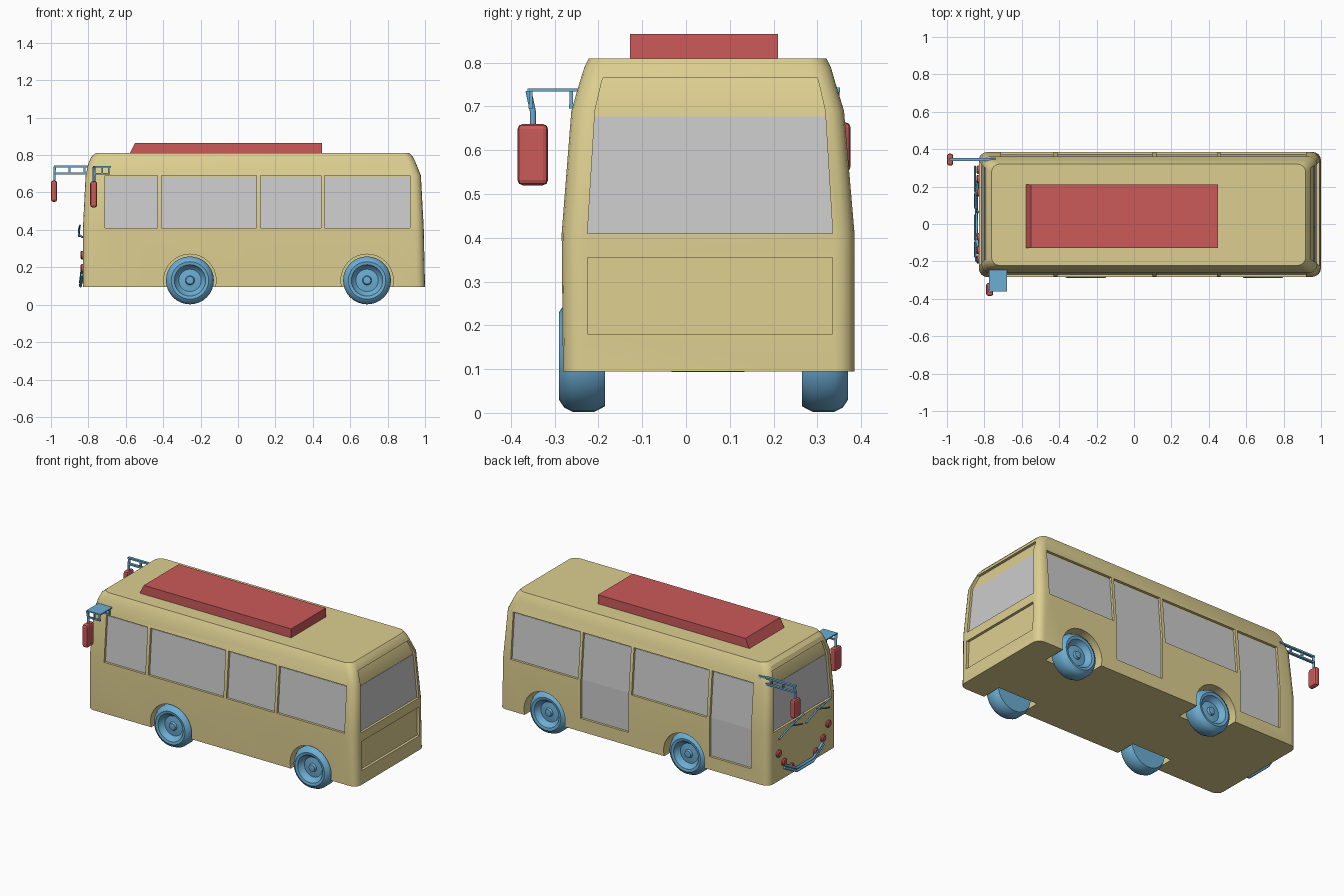
import bpy, bmesh, math
from mathutils import Vector

if "Cube" in bpy.data.objects:
    bpy.data.objects.remove(bpy.data.objects["Cube"])

def material(name, col):
    m = bpy.data.materials.new(name)
    m.diffuse_color = (*col, 1)
    m.use_nodes = True
    m.node_tree.nodes["Principled BSDF"].inputs["Base Color"].default_value = m.diffuse_color
    return m

YEL = material("body_paint", (0.72, 0.62, 0.28))
RED = material("red_parts", (0.6, 0.1, 0.1))
BLU = material("blue_parts", (0.15, 0.42, 0.65))

def make(name, rings, mat=None, smooth=None):
    """Loft closed rings of points and cap both ends."""
    bm = bmesh.new()
    rs = [[bm.verts.new(p) for p in r] for r in rings]
    n = len(rs[0])
    for a, b in zip(rs, rs[1:]):
        for i in range(n):
            j = (i + 1) % n
            bm.faces.new((a[i], a[j], b[j], b[i]))
    bm.faces.new(rs[0])
    bm.faces.new(rs[-1])
    bmesh.ops.recalc_face_normals(bm, faces=bm.faces)
    me = bpy.data.meshes.new(name)
    bm.to_mesh(me)
    bm.free()
    ob = bpy.data.objects.new(name, me)
    bpy.context.collection.objects.link(ob)
    if mat:
        me.materials.append(mat)
    if smooth:
        shade(ob, smooth)
    return ob

def activate(ob):
    bpy.ops.object.select_all(action='DESELECT')
    bpy.context.view_layer.objects.active = ob
    ob.select_set(True)

def shade(ob, deg):
    activate(ob)
    bpy.ops.object.shade_smooth_by_angle(angle=math.radians(deg))

def box(name, x0, x1, y0, y1, z0, z1, mat, bevel=0, slope=0):
    ob = make(name, [[(x0, y0, z0), (x1, y0, z0), (x1, y1, z0), (x0, y1, z0)],
                     [(x0 + slope, y0, z1), (x1, y0, z1), (x1, y1, z1), (x0 + slope, y1, z1)]], mat)
    if bevel:
        b = ob.modifiers.new("bevel", 'BEVEL')
        b.width, b.segments = bevel, 2
    return ob

def rod(name, pts, r, mat):
    cu = bpy.data.curves.new(name, 'CURVE')
    cu.dimensions, cu.bevel_depth, cu.bevel_resolution = '3D', r, 1
    cu.use_fill_caps = True
    s = cu.splines.new('POLY')
    s.points.add(len(pts) - 1)
    for p, c in zip(s.points, pts):
        p.co = (*c, 1)
    ob = bpy.data.objects.new(name, cu)
    bpy.context.collection.objects.link(ob)
    cu.materials.append(mat)
    activate(ob)
    bpy.ops.object.convert(target='MESH')

def lathe(name, profile, centre, sign, axis, mat, n=32):
    """Revolve (radius, depth) around the x or y axis; depth goes along sign."""
    rings = []
    for r, d in profile:
        ring = []
        for i in range(n):
            t = 2 * math.pi * i / n
            u, v = r * math.cos(t), r * math.sin(t)
            off = (u, sign * d, v) if axis == 'y' else (sign * d, u, v)
            ring.append(Vector(centre) + Vector(off))
        rings.append(ring)
    return make(name, rings, mat, 35)

# Body: stacked rounded rectangles (z, x0, x1, y0, y1)
LEVELS = [(.095, -.83, 1.0, -.281, .385), (.41, -.829, .993, -.284, .385), (.69, -.815, .978, -.262, .361),
          (.755, -.80, .952, -.243, .341), (.79, -.785, .936, -.232, .331), (.81, -.762, .918, -.222, .321)]
SEG = 4

def body_ring(z, x0, x1, y0, y1, r=.045):
    pts = []
    for k, (cx, cy) in enumerate([(x1 - r, y1 - r), (x0 + r, y1 - r), (x0 + r, y0 + r), (x1 - r, y0 + r)]):
        for i in range(SEG + 1):
            t = math.pi / 2 * (k + i / SEG)
            pts.append((cx + r * math.cos(t), cy + r * math.sin(t), z))
    return pts

body = make("bus_body", [body_ring(*l) for l in LEVELS], YEL)

def wall(z, k):
    for a, b in zip(LEVELS, LEVELS[1:]):
        if z <= b[0]:
            return a[k] + (b[k] - a[k]) * (z - a[0]) / (b[0] - a[0])

def slab(name, k, spans, d_in, d_out, mat=None):
    """Plate following wall k (1 front, 2 rear, 3/4 sides); spans = (z, from, to)."""
    s = 1 if k in (2, 4) else -1
    rings = []
    for z, a, b in spans:
        w = wall(z, k)
        pts = [(w - s * d_in, a), (w - s * d_in, b), (w + s * d_out, b), (w + s * d_out, a)]
        rings.append([(p, q, z) if k < 3 else (q, p, z) for p, q in pts])
    return make(name, rings, mat)

cutters = []
DEPTH = .016

def opening(name, k, cut, pane=None):
    cutters.append(slab(name + "_cutter", k, cut, DEPTH, .05))
    if pane:
        slab(name, k, pane, DEPTH + .004, -DEPTH + .002)

# Side windows and doors
for i, (a, b) in enumerate([(-.71, -.43), (-.41, .10), (.12, .445), (.463, .92)]):
    for k in (3, 4):
        door = k == 4 and i in (0, 2)
        low = [(.175, a, b)] if door else []
        opening("door_glass" if door else "side_window", k,
                low + [(.41, a, b), (.692, a, b)], low + [(.41, a, b), (.682, a, b)])

# Windscreen, rear window and engine panel
screen = [(.41, -.225, .335), (.69, -.208, .318), (.755, -.193, .303), (.765, -.19, .30)]
for k, name in ((1, "windscreen"), (2, "rear_window")):
    opening(name, k, screen, [screen[0], (.677, -.209, .319)])
opening("engine_panel", 2, [(.18, -.225, .335), (.355, -.225, .335)])

# Wheels and arches
WHEEL = [(.004, .016), (.02, .018), (.025, .03), (.06, .034), (.077, .02), (.084, .003), (.1, 0),
         (.118, .012), (.128, .032), (.128, .08), (.115, .105), (.004, .105)]
for x in (-.257, .69):
    for y, s in ((-.29, 1), (.37, -1)):
        lathe("wheel", WHEEL, (x, y, .13), s, 'y', BLU)
        cutters.append(lathe("arch_cutter", [(.14, -.08), (.14, .135)], (x, y, .13), s, 'y', None))

for c in cutters:
    m = body.modifiers.new("cut", 'BOOLEAN')
    m.object, m.operation, m.solver = c, 'DIFFERENCE', 'EXACT'
    c.hide_render = True
    activate(body)
    bpy.ops.object.modifier_apply(modifier=m.name)
    bpy.data.objects.remove(c)
shade(body, 25)

# Roof unit
box("roof_unit", -.58, .45, -.128, .21, .805, .865, RED, slope=.03)

# Headlights, bumper bar and wipers, mirrored about the bus centre line
CY = .05
for s in (-1, 1):
    for off, z in ((.24, .265), (.19, .195), (.12, .14)):
        lathe("headlight", [(.022, -.01), (.022, .008), (.016, .014), (.003, .014)],
              (-.829, CY + s * off, z), -1, 'x', RED, 16)
for z in (.1, .118):
    rod("bumper_bar", [(-.835, CY + .19, z + .06), (-.842, CY + .08, z), (-.842, CY - .08, z),
                       (-.835, CY - .19, z + .06)], .008, BLU)
for y0, lift in ((CY + .13, 0), (CY - .13, .005)):
    rod("wiper_arm", [(-.83, y0 - .12, .36), (-.852, y0 - .09, .375), (-.848, y0 + .02, .405 + lift)], .005, BLU)
    rod("wiper_blade", [(-.845, y0 - .12, .425), (-.85, y0 + .02, .405), (-.85, y0 + .13, .365)], .005, BLU)

# Left mirror on a long ladder arm
for z in (.738, .702):
    box("mirror_arm_rail", -.985, -.74, .336, .352, z - .005, z + .005, BLU)
for x in (-.9, -.82, -.75):
    box("mirror_arm_rung", x - .005, x + .005, .338, .35, .702, .738, BLU)
rod("mirror_hanger", [(-.98, .344, .74), (-.982, .344, .64)], .007, BLU)
box("left_mirror", -1.0, -.967, .312, .376, .55, .664, RED, .012, slope=-.0)

# Right mirror under a short plate bracket
box("mirror_plate", -.775, -.68, -.362, -.245, .734, .741, BLU)
for y in (-.355, -.262):
    box("bracket_rail", -.77, -.685, y - .005, y + .005, .695, .704, BLU)
    for x in (-.765, -.725, -.69):
        box("bracket_post", x - .004, x + .004, y - .004, y + .004, .7, .736, BLU)
rod("mirror_hanger", [(-.77, -.36, .736), (-.77, -.35, .69), (-.77, -.35, .64)], .008, BLU)
box("right_mirror", -.79, -.753, -.385, -.315, .52, .66, RED, .012)
